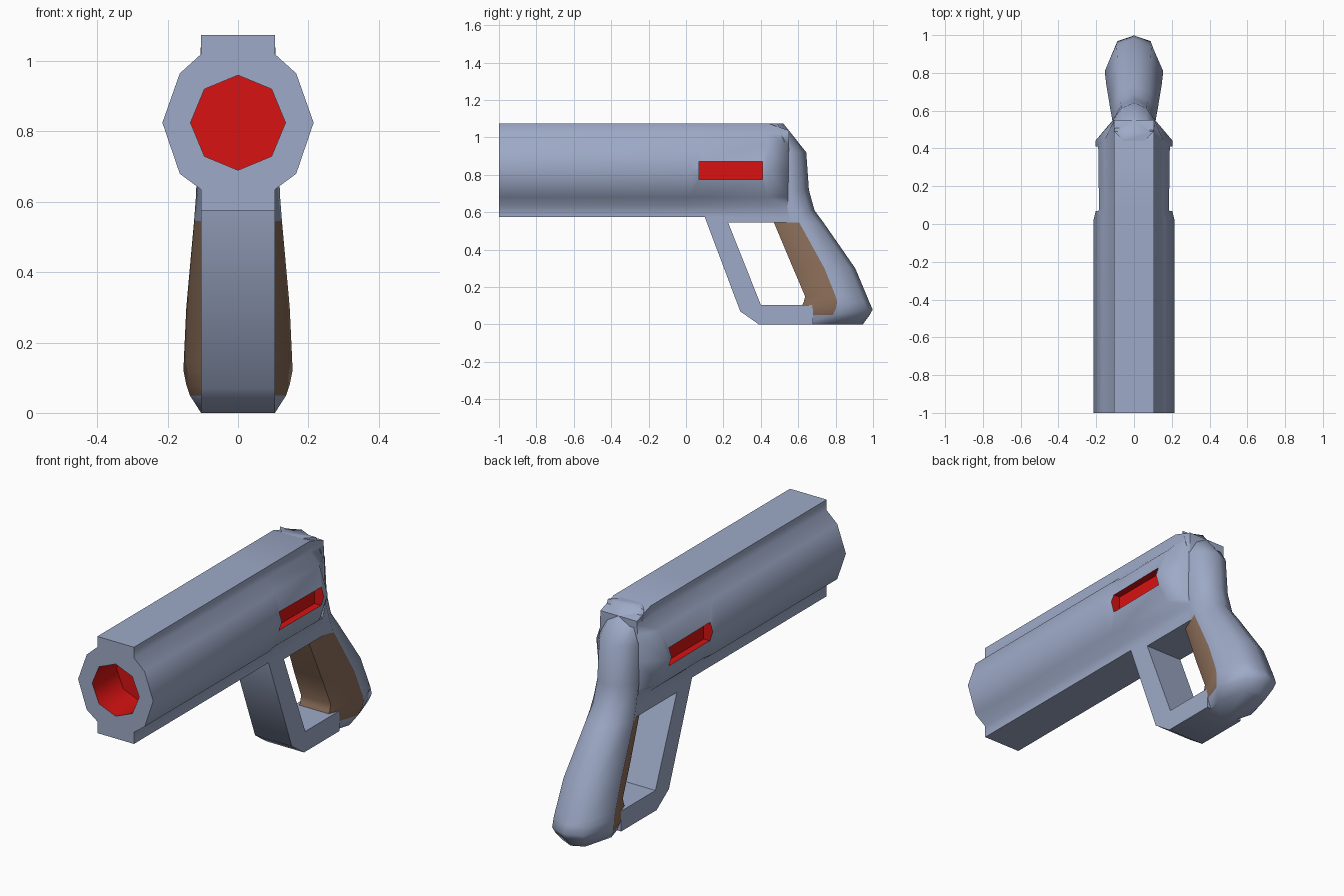
import bpy, bmesh, math
from mathutils import Matrix

if "Cube" in bpy.data.objects:
    bpy.data.objects.remove(bpy.data.objects["Cube"])


def material(name, rgb):
    m = bpy.data.materials.new(name)
    m.diffuse_color = (*rgb, 1)
    m.use_nodes = True
    m.node_tree.nodes["Principled BSDF"].inputs["Base Color"].default_value = m.diffuse_color
    return m


MATS = [material("blue_grey_metal", (0.34, 0.40, 0.57)),
        material("brown_grip", (0.26, 0.155, 0.10)),
        material("red_glow", (0.68, 0.006, 0.006))]


def finish(name, bm, angle=60):
    bmesh.ops.recalc_face_normals(bm, faces=bm.faces)
    me = bpy.data.meshes.new(name)
    bm.to_mesh(me)
    bm.free()
    for m in MATS:
        me.materials.append(m)
    ob = bpy.data.objects.new(name, me)
    bpy.context.collection.objects.link(ob)
    smooth(ob, angle)
    return ob


def smooth(ob, angle):
    bpy.ops.object.select_all(action='DESELECT')
    ob.select_set(True)
    bpy.context.view_layer.objects.active = ob
    bpy.ops.object.shade_smooth_by_angle(angle=math.radians(angle))


def loft(bm, rings, mat_rule=lambda row, col: 0):
    vs = [[bm.verts.new(p) for p in r] for r in rings]
    n = len(rings[0])
    for i in range(len(vs) - 1):
        for j in range(n):
            k = (j + 1) % n
            f = bm.faces.new((vs[i][j], vs[i][k], vs[i + 1][k], vs[i + 1][j]))
            f.material_index = mat_rule(i, j)
    bm.faces.new(vs[0])
    bm.faces.new(vs[-1])


# Barrel body: ribbed cross-section lofted along y
def body_ring(y, w, top):
    shoulder = max(0.108, w * 0.77)
    half = [(0.105, top), (0.105, 1.02), (shoulder, 0.965), (w, 0.825),
            (shoulder, 0.68), (0.105, 0.635), (0.105, 0.575)]
    return [(x, y, z) for x, z in half] + [(-x, y, z) for x, z in reversed(half)]


bm = bmesh.new()
loft(bm, [body_ring(*s) for s in [(-1, .215, 1.075), (.02, .215, 1.075), (.08, .2, 1.075),
                                  (.44, .205, 1.075), (.55, .112, 1.037)]])
body = finish("barrel_body", bm)

# Red bore and side windows cut into the body
bm = bmesh.new()
bmesh.ops.create_cone(bm, cap_ends=True, segments=8, radius1=0.135, radius2=0.135, depth=0.4,
                      matrix=Matrix.Translation((0, -1, 0.825)) @ Matrix.Rotation(math.pi / 2, 4, 'X'))
for side in (-1, 1):
    bmesh.ops.create_cube(bm, size=1, matrix=Matrix.Translation((side * 0.24, 0.24, 0.8225))
                          @ Matrix.Diagonal((0.18, 0.34, 0.095, 1)))
for f in bm.faces:
    f.material_index = 2
cutter = finish("recess_cutter", bm)
cutter.hide_render = True
mod = body.modifiers.new("recesses", 'BOOLEAN')
mod.operation = 'DIFFERENCE'
mod.solver = 'EXACT'
mod.object = cutter
bpy.context.view_layer.objects.active = body
bpy.ops.object.modifier_apply(modifier=mod.name)
bpy.data.objects.remove(cutter)
smooth(body, 60)


# Grip and rounded back, lofted from the base upward: z, front y, widest y, back y, half width
def grip_ring(z, yf, ym, yb, w):
    half = [(0.55 * w, yf), (w, ym), (0.6 * w, yb - 0.03)]
    return ([(x, y, z) for x, y in half] + [(0, yb, z)]
            + [(-x, y, z) for x, y in reversed(half)])


levels = [(0, .60, .76, .945, .105), (.05, .60, .785, .982, .137), (.08, .61, .80, .998, .147),
          (.12, .63, .808, .98, .155), (.15, .637, .80, .968, .154), (.30, .573, .74, .905, .147),
          (.545, .47, .605, .735, .125), (.61, .45, .58, .687, .12), (.72, .44, .55, .657, .115),
          (.92, .44, .55, .643, .112), (1.075, .44, .49, .52, .104)]
bm = bmesh.new()
loft(bm, [grip_ring(*l) for l in levels],
     lambda row, col: 1 if 1 <= row <= 5 and col in (0, 5, 6) else 0)
finish("grip", bm)

# Hand guard: front strut, foot and the rail above the opening
outline = [(.10, .60), (.10, .575), (.29, .07), (.39, 0), (.68, 0), (.68, .105), (.40, .105),
           (.225, .545), (.58, .545), (.58, .60)]
bm = bmesh.new()
loft(bm, [[(x, y, z) for y, z in outline] for x in (-0.105, 0.105)])
finish("hand_guard", bm)
